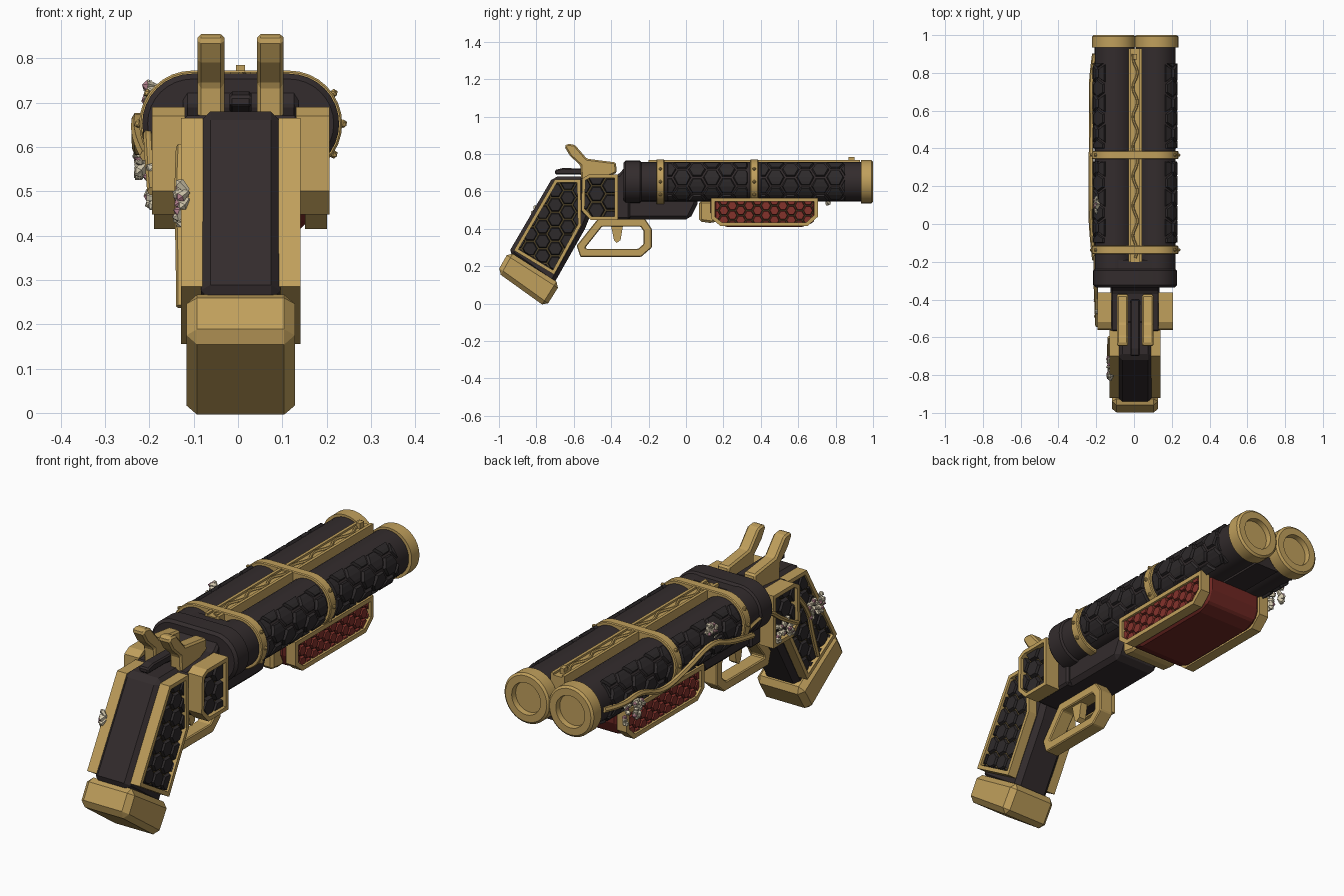
import bpy, bmesh, math, random
from mathutils import Vector, Matrix

if "Cube" in bpy.data.objects:
    bpy.data.objects.remove(bpy.data.objects["Cube"])
random.seed(4)
CX, CZ = 0.006, 0.652          # model centre line, barrel height
GAP, RAD = 0.109, 0.105        # barrel offset and radius


def material(name, rgb):
    m = bpy.data.materials.new(name)
    m.use_nodes = True
    m.diffuse_color = (*rgb, 1)
    m.node_tree.nodes["Principled BSDF"].inputs["Base Color"].default_value = (*rgb, 1)
    return m


DARK = material("dark_iron", (0.033, 0.025, 0.026))
PLATE = material("black_plate", (0.027, 0.023, 0.024))
BRONZE = material("dark_bronze", (0.085, 0.06, 0.024))
GOLD = material("brass", (0.53, 0.35, 0.107))
RED = material("red_lacquer", (0.155, 0.02, 0.016))
SCALE = material("red_scale", (0.23, 0.032, 0.024))
CREAM = material("cream_petal", (0.66, 0.59, 0.43))
PINK = material("pink_tip", (0.45, 0.22, 0.27))


def link(name, me, mats, smooth):
    ob = bpy.data.objects.new(name, me)
    ob.location.x = CX
    bpy.context.collection.objects.link(ob)
    if not me.materials:
        for m in mats:
            me.materials.append(m)
    if smooth:
        bpy.ops.object.select_all(action="DESELECT")
        ob.select_set(True)
        bpy.context.view_layer.objects.active = ob
        bpy.ops.object.shade_smooth_by_angle(angle=math.radians(35))
    return ob


def finish(name, bm, *mats, bevel=0, smooth=False):
    bmesh.ops.recalc_face_normals(bm, faces=bm.faces[:])
    me = bpy.data.meshes.new(name)
    bm.to_mesh(me)
    bm.free()
    ob = link(name, me, mats, smooth)
    if bevel:
        b = ob.modifiers.new("Bevel", "BEVEL")
        b.width, b.segments = bevel, 1
    return ob


def extrude(bm, faces, vec):
    geo = bmesh.ops.extrude_face_region(bm, geom=faces)["geom"]
    bmesh.ops.translate(bm, verts=[g for g in geo if isinstance(g, bmesh.types.BMVert)], vec=vec)


def slab(name, pts, x0, x1, mat, bevel=0, inset=0):
    """Side profile (y, z) pushed out along x; inset turns it into a hollow frame."""
    bm = bmesh.new()
    f = bm.faces.new([bm.verts.new((x0, y, z)) for y, z in pts])
    if inset:
        bm.normal_update()
        bmesh.ops.inset_region(bm, faces=[f], thickness=inset, use_boundary=True, use_even_offset=True)
        bmesh.ops.delete(bm, geom=[f], context="FACES_ONLY")
    extrude(bm, bm.faces[:], (x1 - x0, 0, 0))
    return finish(name, bm, mat, bevel=bevel)


def stadium(name, r, y0, y1, mat, bevel=0):
    """Rounded oblong that wraps both barrels."""
    bm = bmesh.new()
    vs = []
    for side in (1, -1):
        for i in range(17):
            a = math.pi * i / 16 - side * math.pi / 2
            vs.append(bm.verts.new((side * GAP + r * math.cos(a), y0, CZ + r * math.sin(a))))
    extrude(bm, [bm.faces.new(vs)], (0, y1 - y0, 0))
    return finish(name, bm, mat, bevel=bevel, smooth=True)


def hex_plates(name, outline, r, lift, mat, place, cuts=()):
    """Honeycomb of raised tiles clipped to a convex outline, then placed in space."""
    bm = bmesh.new()
    ys, zs = zip(*outline)
    mid = Vector((0, sum(ys) / len(ys), sum(zs) / len(zs)))
    pitch = r * math.sqrt(3)
    for i in range(int((max(ys) - min(ys)) / (1.5 * r)) + 2):
        for j in range(int((max(zs) - min(zs)) / pitch) + 3):
            c = (min(ys) + 1.5 * r * i, min(zs) + pitch * (j - i % 2 / 2))
            bm.faces.new([bm.verts.new((0, c[0] + 0.9 * r * math.cos(k * math.pi / 3),
                                        c[1] + 0.9 * r * math.sin(k * math.pi / 3))) for k in range(6)])
    for a, b in zip(outline, outline[1:] + outline[:1]):
        co, n = Vector((0, *a)), Vector((0, b[1] - a[1], a[0] - b[0]))
        n *= 1 if n.dot(co - mid) > 0 else -1
        bmesh.ops.bisect_plane(bm, geom=bm.verts[:] + bm.edges[:] + bm.faces[:],
                               plane_co=co, plane_no=n, clear_outer=True)
    for f in bmesh.ops.extrude_discrete_faces(bm, faces=bm.faces[:])["faces"]:
        c = f.calc_center_median()
        for v in f.verts:
            v.co = c + (v.co - c) * 0.86 + Vector((lift, 0, 0))
    for s in cuts:
        bmesh.ops.bisect_plane(bm, geom=bm.verts[:] + bm.edges[:] + bm.faces[:],
                               plane_co=(0, 0, s), plane_no=(0, 0, 1))
    for v in bm.verts:
        v.co = place(v.co)
    return finish(name, bm, mat)


def panel(name, pts, x0, x1, border, r, tile, back):
    """Framed honeycomb plate on both sides, tiles sunk below the frame."""
    mid = [sum(c) / len(pts) for c in zip(*pts)]
    inner = [(mid[0] + (y - mid[0]) * 0.92, mid[1] + (z - mid[1]) * 0.92) for y, z in pts]
    floor = x0 + (x1 - x0) * 0.55
    for s, tag in ((1, "left"), (-1, "right")):
        slab(f"{tag}_{name}_frame", pts, s * x0, s * x1, GOLD, inset=border)
        slab(f"{tag}_{name}_backing", inner, s * x0, s * floor, back)
        hex_plates(f"{tag}_{name}_tiles", inner, r, (x1 - x0) * 0.25, tile,
                   lambda c: Vector((s * (floor + c.x), c.y, c.z)))


def vine(name, pts, r):
    cu = bpy.data.curves.new(name, "CURVE")
    cu.dimensions, cu.bevel_depth, cu.bevel_resolution, cu.use_fill_caps = "3D", r, 1, True
    sp = cu.splines.new("NURBS")
    sp.points.add(len(pts) - 1)
    for p, q in zip(sp.points, pts):
        p.co = (*q, 1)
    sp.use_endpoint_u, sp.order_u, sp.resolution_u = True, 3, 6
    ob = bpy.data.objects.new(name + "_path", cu)
    me = bpy.data.meshes.new_from_object(ob)
    bpy.data.objects.remove(ob)
    link(name, me, [GOLD], True)


def cylinder(bm, r, x, y0, y1):
    m = Matrix.Translation((x, (y0 + y1) / 2, CZ)) @ Matrix.Rotation(-math.pi / 2, 4, "X")
    bmesh.ops.create_cone(bm, cap_ends=True, segments=32, radius1=r, radius2=r, depth=y1 - y0, matrix=m)


# Barrels with recessed muzzle caps and tile cladding
for s, tag in ((1, "left"), (-1, "right")):
    bm = bmesh.new()
    cylinder(bm, RAD, s * GAP, -0.24, 0.95)
    finish(f"{tag}_barrel", bm, DARK, smooth=True)
    bm = bmesh.new()
    cylinder(bm, 0.116, s * 0.113, 0.935, 0.992)
    bm.normal_update()
    front = max(bm.faces, key=lambda f: f.calc_center_median().y)
    for thickness, depth in ((0.01, 0.008), (0.032, 0), (0.003, -0.025)):
        bmesh.ops.inset_region(bm, faces=[front], thickness=thickness, depth=depth)
    finish(f"{tag}_muzzle_cap", bm, GOLD, smooth=True)
    for y0, y1, part in ((-0.1, 0.33, "rear"), (0.4, 0.85, "front")):
        hex_plates(f"{tag}_{part}_barrel_tiles", [(y0, -0.115), (y1, -0.115), (y1, 0.115), (y0, 0.115)],
                   0.053, 0.012, PLATE,
                   lambda c: Vector((s * (GAP + (RAD - 0.001 + c.x) * math.cos(c.z / RAD)), c.y,
                                     CZ + (RAD - 0.001 + c.x) * math.sin(c.z / RAD))),
                   cuts=[k * 0.0229 for k in range(-4, 5)])
slab("barrel_web", [(-0.24, 0.55), (0.93, 0.55), (0.93, 0.7), (-0.24, 0.7)], -0.06, 0.06, DARK)
slab("barrel_rib_floor", [(-0.2, 0.69), (0.93, 0.69), (0.93, 0.76), (-0.2, 0.76)], -0.035, 0.035, GOLD)
for s, tag in ((1, "left"), (-1, "right")):
    slab(f"{tag}_rib_rail", [(-0.2, 0.72), (0.93, 0.72), (0.93, 0.769), (-0.2, 0.769)], s * 0.022, s * 0.036, GOLD)
vine("rib_vine", [(0.016 * math.sin(i * 1.6), -0.18 + i * 0.04, 0.763) for i in range(28)], 0.007)
slab("front_sight", [(0.87, 0.76), (0.9, 0.76), (0.9, 0.785), (0.87, 0.785)], -0.01, 0.01, GOLD)

# Breech and barrel bands
stadium("breech_ring", 0.113, -0.335, -0.235, DARK, bevel=0.012)
stadium("breech_collar", 0.103, -0.25, -0.19, DARK)
for y, tag in ((-0.137, "rear"), (0.365, "front")):
    stadium(f"{tag}_band", 0.12, y - 0.022, y + 0.022, GOLD, bevel=0.004)
    bm = bmesh.new()
    for s in (1, -1):
        for a in (-0.6, 0, 0.6):
            p = (s * (GAP + 0.122 * math.cos(a)), y, CZ + 0.122 * math.sin(a))
            bmesh.ops.create_icosphere(bm, subdivisions=1, radius=0.01, matrix=Matrix.Translation(p))
    finish(f"{tag}_band_rivets", bm, GOLD)

# Receiver, lower body and thumb lever
slab("receiver", [(-0.57, 0.67), (-0.36, 0.69), (-0.32, 0.74), (-0.3, 0.74), (-0.3, 0.45), (-0.51, 0.45),
                  (-0.57, 0.5)], -0.13, 0.13, DARK, bevel=0.02)
slab("lower_body", [(-0.4, 0.6), (0.07, 0.6), (0.06, 0.53), (0.02, 0.45), (-0.4, 0.45)],
     -0.115, 0.115, DARK, bevel=0.02)
slab("thumb_lever", [(-0.7, 0.69), (-0.7, 0.715), (-0.66, 0.725), (-0.4, 0.72), (-0.4, 0.67), (-0.57, 0.69)],
     -0.025, 0.025, DARK, bevel=0.006)
panel("receiver_panel", [(-0.555, 0.67), (-0.52, 0.69), (-0.363, 0.69), (-0.363, 0.447), (-0.51, 0.447),
                         (-0.56, 0.5)], 0.125, 0.2, 0.018, 0.05, PLATE, BRONZE)

# Grip and butt cap
slab("grip", [(-0.71, 0.68), (-0.95, 0.27), (-0.71, 0.1), (-0.54, 0.4), (-0.5, 0.5), (-0.5, 0.68)],
     -0.09, 0.09, DARK, bevel=0.022)
panel("grip_panel", [(-0.7, 0.665), (-0.92, 0.285), (-0.705, 0.155), (-0.56, 0.42), (-0.565, 0.665)],
      0.085, 0.135, 0.018, 0.045, PLATE, BRONZE)
slab("butt_cap", [(-0.947, 0.28), (-0.672, 0.105), (-0.75, -0.018), (-1.01, 0.168)],
     -0.122, 0.122, GOLD, bevel=0.024)

# Twin hammers, trigger and guard
for s, tag in ((1, "left"), (-1, "right")):
    slab(f"{tag}_hammer", [(-0.65, 0.84), (-0.635, 0.855), (-0.595, 0.85), (-0.53, 0.775), (-0.375, 0.755),
                           (-0.37, 0.7), (-0.46, 0.66), (-0.56, 0.66), (-0.565, 0.74), (-0.62, 0.79)],
         s * 0.037, s * 0.097, GOLD, bevel=0.008)
slab("trigger_guard", [(-0.47, 0.455), (-0.585, 0.31), (-0.565, 0.25), (-0.24, 0.25), (-0.183, 0.3),
                       (-0.183, 0.4), (-0.22, 0.455)], -0.035, 0.035, GOLD, bevel=0.006, inset=0.043)
slab("trigger", [(-0.41, 0.46), (-0.33, 0.46), (-0.35, 0.34), (-0.37, 0.325), (-0.385, 0.34)], -0.018, 0.018, GOLD)

# Fore grip
slab("fore_grip_body", [(0.13, 0.58), (0.13, 0.46), (0.19, 0.41), (0.65, 0.41), (0.705, 0.46), (0.705, 0.58)],
     -0.16, 0.16, RED, bevel=0.03)
panel("fore_grip_panel", [(0.135, 0.565), (0.135, 0.455), (0.185, 0.415), (0.65, 0.415), (0.705, 0.465),
                          (0.705, 0.565)], 0.145, 0.195, 0.02, 0.03, SCALE, BRONZE)
slab("fore_grip_heel", [(0.07, 0.55), (0.07, 0.44), (0.14, 0.43), (0.2, 0.46), (0.2, 0.55)],
     -0.12, 0.12, GOLD, bevel=0.012)

# Climbing vines on one flank
vine("barrel_vine", [(-0.215, 0.9, 0.65), (-0.232, 0.78, 0.63), (-0.232, 0.66, 0.65), (-0.23, 0.5, 0.58),
                     (-0.234, 0.32, 0.62), (-0.232, 0.13, 0.68), (-0.236, 0.0, 0.62), (-0.215, -0.19, 0.58)], 0.013)
vine("receiver_vine", [(-0.21, -0.17, 0.62), (-0.21, -0.3, 0.66), (-0.205, -0.42, 0.56), (-0.2, -0.54, 0.5)], 0.011)
vine("grip_vine", [(-0.135, -0.6, 0.6), (-0.14, -0.7, 0.5), (-0.135, -0.74, 0.35), (-0.135, -0.78, 0.24)], 0.011)

# Blossom clusters: tapered petals with pointed tips
for i, (p, n) in enumerate((((-0.19, 0.12, 0.715), 10), ((-0.215, 0.7, 0.585), 7),
                            ((-0.185, -0.45, 0.51), 6), ((-0.12, -0.77, 0.47), 9))):
    bm = bmesh.new()
    for _ in range(n):
        base = Vector(p) + Vector((0, random.uniform(-0.055, 0.055), random.uniform(-0.04, 0.04)))
        for k in range(4):
            d = Vector((-0.8, random.uniform(-1, 1), random.uniform(-1, 1))).normalized()
            turn = d.to_track_quat("Z", "Y").to_matrix().to_4x4()
            for r1, r2, lo, hi, idx in ((0.007, 0.012, 0, 0.026, 0), (0.012, 0, 0.026, 0.036, 1)):
                vs = bmesh.ops.create_cone(bm, segments=5, radius1=r1, radius2=r2, depth=hi - lo,
                                           matrix=Matrix.Translation(base + d * (lo + hi) / 2) @ turn)["verts"]
                for f in {f for v in vs for f in v.link_faces}:
                    f.material_index = idx if k == 0 else 0
    finish(f"blossom_cluster_{i + 1}", bm, CREAM, PINK)
